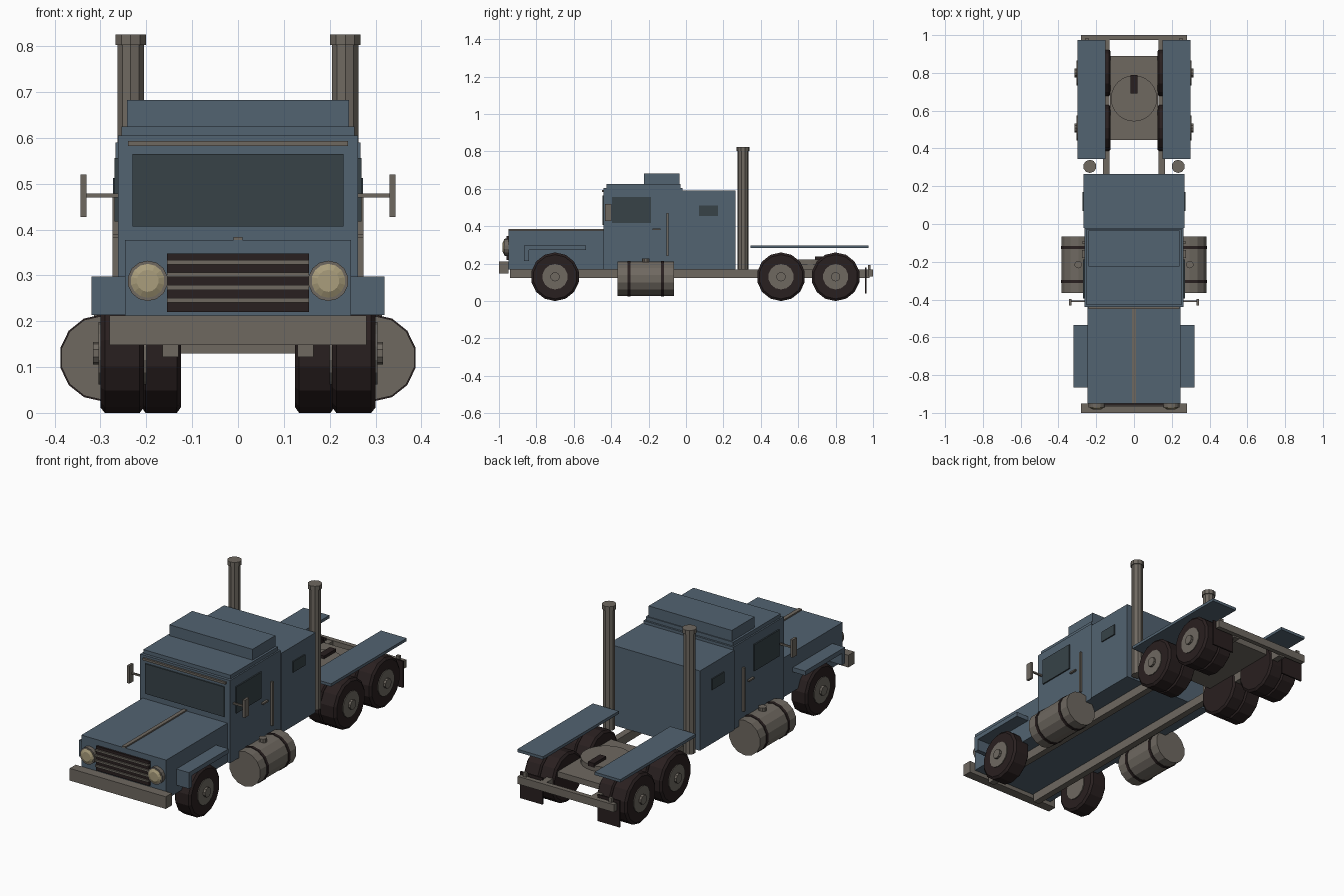
import bpy, bmesh, math
from mathutils import Vector

if "Cube" in bpy.data.objects:
    bpy.data.objects.remove(bpy.data.objects["Cube"])


def material(name, rgb):
    m = bpy.data.materials.new(name)
    m.diffuse_color = (*rgb, 1)
    m.use_nodes = True
    m.node_tree.nodes["Principled BSDF"].inputs["Base Color"].default_value = m.diffuse_color
    return m


BLUE = material("body_blue", (0.085, 0.125, 0.165))
GREY = material("metal_grey", (0.158, 0.14, 0.118))
DARK = material("rubber_dark", (0.022, 0.014, 0.014))
GLASS = material("window_glass", (0.038, 0.055, 0.064))
LAMP = material("lamp_yellow", (0.40, 0.34, 0.20))


def finish(name, bm, mat):
    bmesh.ops.recalc_face_normals(bm, faces=bm.faces)
    me = bpy.data.meshes.new(name)
    bm.to_mesh(me)
    bm.free()
    me.materials.append(mat)
    ob = bpy.data.objects.new(name, me)
    bpy.context.collection.objects.link(ob)
    return ob


def box(name, x, y, z, mat):
    """Box from (min, max) pairs."""
    bm = bmesh.new()
    bmesh.ops.create_cube(bm, size=1)
    for v in bm.verts:
        v.co = [(a + b) / 2 + c * (b - a) for (a, b), c in zip((x, y, z), v.co)]
    return finish(name, bm, mat)


def pair(name, x, y, z, mat):
    """Box on +x and its mirror image."""
    box("left_" + name, x, y, z, mat)
    box("right_" + name, (-x[1], -x[0]), y, z, mat)


def lathe(name, profile, n, axis, loc, mat):
    """Solid turned around an axis; profile is (along, radius) points."""
    bm = bmesh.new()
    rings = []
    for a, r in profile:
        ring = []
        for i in range(n):
            t = 2 * math.pi * i / n
            c, s = r * math.cos(t), r * math.sin(t)
            p = {"x": (a, s, c), "y": (s, a, c), "z": (s, c, a)}[axis]
            ring.append(bm.verts.new(Vector(loc) + Vector(p)))
        rings.append(ring)
    for r0, r1 in zip(rings, rings[1:]):
        for i in range(n):
            j = (i + 1) % n
            bm.faces.new((r0[i], r0[j], r1[j], r1[i]))
    bm.faces.new(rings[0])
    bm.faces.new(rings[-1])
    return finish(name, bm, mat)


# Chassis, bumpers and rear deck
pair("chassis_rail", (0.13, 0.165), (-0.94, 0.98), (0.122, 0.168), GREY)
box("front_bumper", (-0.28, 0.28), (-1.0, -0.95), (0.148, 0.212), GREY)
box("rear_bumper", (-0.28, 0.28), (0.975, 1.0), (0.13, 0.17), GREY)
pair("rear_marker", (0.24, 0.258), (0.972, 0.986), (0.17, 0.193), GREY)
pair("mud_flap", (0.16, 0.29), (0.958, 0.966), (0.04, 0.18), DARK)
box("coupling_deck", (-0.128, 0.128), (0.445, 0.89), (0.165, 0.195), GREY)
lathe("coupling_disc", [(0.195, 0.122), (0.222, 0.122)], 24, "z", (0, 0.665, 0), GREY)
box("coupling_slot", (-0.018, 0.018), (0.69, 0.79), (0.215, 0.237), DARK)

# Hood, grille and front fenders
box("hood", (-0.247, 0.247), (-0.95, -0.43), (0.17, 0.377), BLUE)
box("hood_strip", (-0.01, 0.01), (-0.95, -0.44), (0.374, 0.384), GREY)
box("grille", (-0.155, 0.155), (-0.96, -0.945), (0.22, 0.348), DARK)
for k in range(4):
    z = 0.241 + k * 0.0275
    box(f"grille_bar_{k + 1}", (-0.155, 0.155), (-0.968, -0.955), (z, z + 0.01), GREY)
pair("fender_top", (0.24, 0.32), (-0.865, -0.535), (0.274, 0.298), BLUE)
pair("fender_front", (0.24, 0.32), (-0.865, -0.84), (0.213, 0.274), BLUE)

# Cab, roof and sleeper
box("cab", (-0.262, 0.262), (-0.44, -0.02), (0.17, 0.605), BLUE)
box("roof_plate", (-0.254, 0.254), (-0.425, -0.03), (0.605, 0.625), BLUE)
box("roof_fairing", (-0.242, 0.242), (-0.225, -0.035), (0.625, 0.682), BLUE)
box("sleeper", (-0.267, 0.267), (-0.02, 0.265), (0.17, 0.59), BLUE)
box("windshield", (-0.23, 0.23), (-0.446, -0.438), (0.407, 0.565), GLASS)
box("visor_strip", (-0.24, 0.24), (-0.45, -0.438), (0.582, 0.593), GREY)
pair("cab_window", (0.26, 0.269), (-0.395, -0.187), (0.417, 0.556), GLASS)
pair("sleeper_window", (0.264, 0.273), (0.07, 0.17), (0.455, 0.512), GLASS)
pair("door_handle", (0.26, 0.274), (-0.18, -0.137), (0.381, 0.389), GREY)
pair("grab_bar", (0.26, 0.274), (-0.103, -0.093), (0.24, 0.47), GREY)
pair("mirror_arm", (0.26, 0.332), (-0.414, -0.406), (0.47, 0.479), GREY)
pair("mirror", (0.33, 0.343), (-0.432, -0.397), (0.427, 0.52), GREY)

# Rear fenders
pair("rear_fender", (0.15, 0.30), (0.345, 0.975), (0.283, 0.298), BLUE)

TYRE = [(-0.0475, 0.118), (-0.038, 0.13), (0.038, 0.13), (0.0475, 0.118)]

for side, s in (("left", 1), ("right", -1)):
    # Headlights
    lathe(side + "_headlight_ring", [(-0.972, 0.044), (-0.945, 0.044)], 14, "y",
          (s * 0.197, 0, 0.288), GREY)
    lathe(side + "_headlight_lens", [(-0.981, 0.024), (-0.974, 0.037), (-0.96, 0.037)], 14, "y",
          (s * 0.197, 0, 0.288), LAMP)

    # Exhaust stacks
    lathe(side + "_exhaust", [(0.17, 0.03), (0.805, 0.03)], 10, "z",
          (s * 0.234, 0.305, 0), GREY)
    lathe(side + "_exhaust_cap", [(0.802, 0.035), (0.825, 0.035)], 10, "z",
          (s * 0.234, 0.305, 0), GREY)

    # Fuel tanks with straps and filler
    lathe(side + "_fuel_tank", [(-0.365, 0.092), (-0.065, 0.092)], 14, "y",
          (s * 0.295, 0, 0.12), GREY)
    for k, y in enumerate((-0.305, -0.125)):
        lathe(f"{side}_tank_strap_{k + 1}", [(y - 0.008, 0.095), (y + 0.008, 0.095)], 14, "y",
              (s * 0.295, 0, 0.12), DARK)
    lathe(side + "_tank_filler", [(0.2, 0.02), (0.228, 0.02)], 10, "z",
          (s * 0.295, -0.215, 0), GREY)

    # Wheels: single at the front, doubled on both rear axles
    for axle, y, xs in (("front", -0.70, (0.2525,)),
                        ("middle", 0.508, (0.2525, 0.1675)),
                        ("rear", 0.80, (0.2525, 0.1675))):
        for k, x in enumerate(xs):
            half = TYRE if k == 0 else [(a * 0.9, r) for a, r in TYRE]
            lathe(f"{side}_{axle}_tyre_{k + 1}", half, 14, "x", (s * x, y, 0.13), DARK)
        lathe(f"{side}_{axle}_rim", [(s * 0.2, 0.068), (s * 0.304, 0.068)], 14, "x",
              (0, y, 0.13), GREY)
        lathe(f"{side}_{axle}_hub", [(s * 0.3, 0.025), (s * 0.316, 0.025)], 10, "x",
              (0, y, 0.13), GREY)
